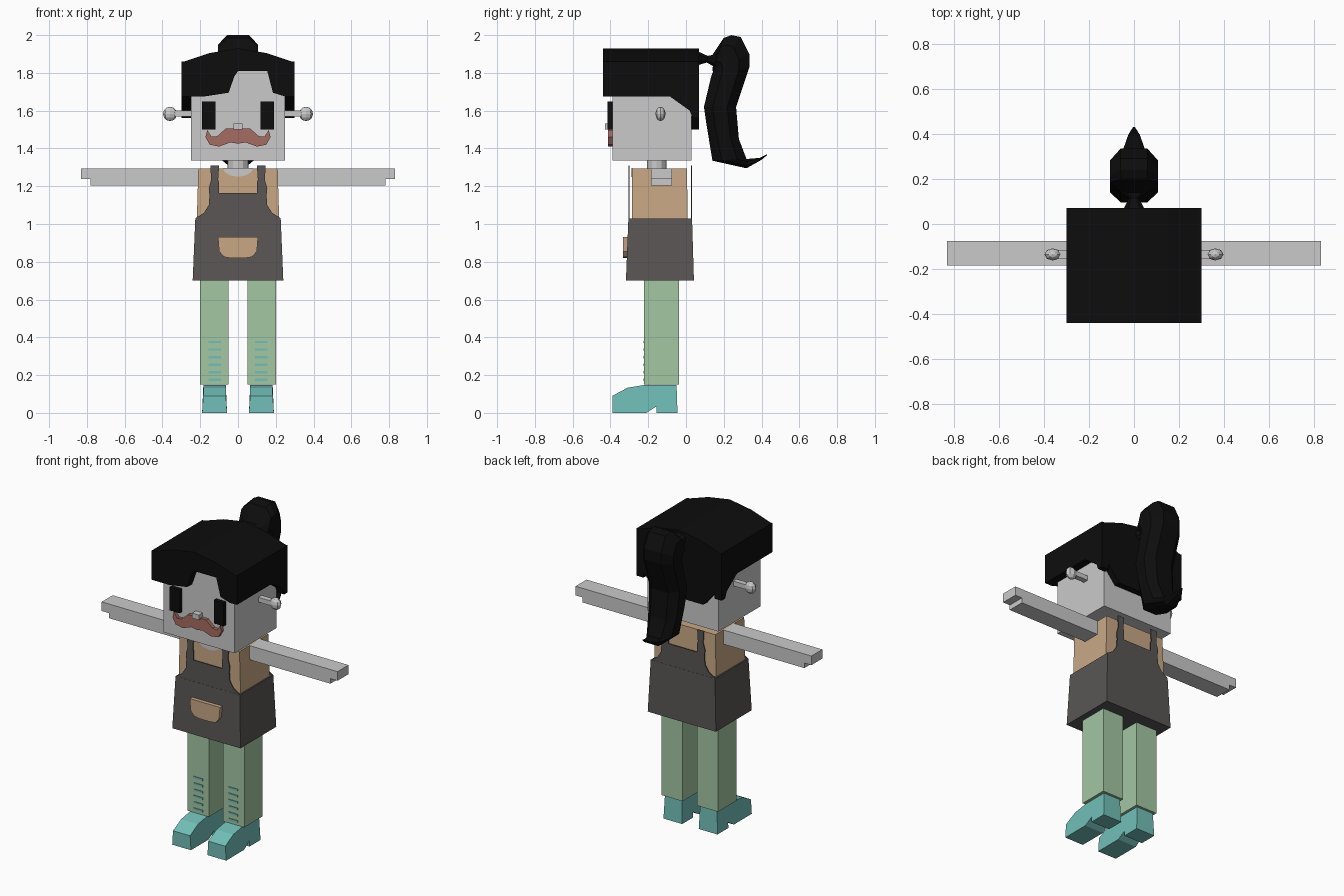
import bpy, bmesh, math
from mathutils import Vector

if "Cube" in bpy.data.objects:
    bpy.data.objects.remove(bpy.data.objects["Cube"])


def material(name, r, g, b):
    m = bpy.data.materials.new(name)
    m.use_nodes = True
    m.diffuse_color = (r, g, b, 1)
    m.node_tree.nodes["Principled BSDF"].inputs["Base Color"].default_value = (r, g, b, 1)
    return m


SKIN = material("pale grey", .59, .59, .59)
HAIR = material("black", .004, .004, .004)
TAN = material("tan", .58, .39, .235)
APRON = material("charcoal", .1, .092, .09)
GREEN = material("soft green", .37, .57, .37)
TEAL = material("teal", .165, .52, .48)
ROSE = material("dusty rose", .38, .15, .12)


def finish(name, bm, mat):
    bmesh.ops.recalc_face_normals(bm, faces=bm.faces)
    mesh = bpy.data.meshes.new(name)
    bm.to_mesh(mesh)
    bm.free()
    mesh.materials.append(mat)
    obj = bpy.data.objects.new(name, mesh)
    bpy.context.collection.objects.link(obj)
    return obj


def loft(name, rings, mat):
    """Skin a list of equal-length point rings and cap both ends."""
    bm = bmesh.new()
    rows = [[bm.verts.new(p) for p in ring] for ring in rings]
    n = len(rows[0])
    for a, b in zip(rows, rows[1:]):
        for i in range(n):
            j = (i + 1) % n
            bm.faces.new((a[i], a[j], b[j], b[i]))
    bm.faces.new(rows[0])
    bm.faces.new(rows[-1])
    return finish(name, bm, mat)


def prism_y(name, pts, lo, hi, mat):
    return loft(name, [[(x, y, z) for x, z in pts] for y in (lo, hi)], mat)


def prism_x(name, pts, lo, hi, mat):
    return loft(name, [[(x, y, z) for y, z in pts] for x in (lo, hi)], mat)


def rect(x0, x1, y0, y1, z):
    return [(x0, y0, z), (x1, y0, z), (x1, y1, z), (x0, y1, z)]


def box(name, x, y, z, mat):
    return loft(name, [rect(*x, *y, h) for h in z], mat)


def sym(half):
    """Complete a right-hand outline with its mirror image."""
    return half + [(-x, z) for x, z in reversed(half) if x]


def span(side, a, b):
    return sorted((side * a, side * b))


# Head and face
box("head", (-.25, .25), (-.39, .03), (1.335, 1.85), SKIN)
box("nose", (-.024, .024), (-.428, -.385), (1.5, 1.532), SKIN)
prism_y("moustache", sym([(0, 1.425), (.04, 1.432), (.1, 1.41), (.15, 1.42), (.172, 1.46),
                          (.163, 1.497), (.14, 1.462), (.11, 1.465), (.065, 1.505), (0, 1.508)]),
        -.412, -.385, ROSE)

# Hair cap: roof, fringe, back panel
crown = [(.3, 1.855), (.15, 1.905), (0, 1.93), (-.15, 1.905), (-.3, 1.855)]
prism_y("hair_roof", [(.3, 1.82)] + crown + [(-.3, 1.82)], -.44, .07, HAIR)
prism_y("hair_fringe", crown + [(-.3, 1.675), (-.18, 1.675), (-.05, 1.695), (-.02, 1.78), (0, 1.81),
                                (.155, 1.81), (.185, 1.695), (.25, 1.675), (.3, 1.675)],
        -.44, -.385, HAIR)
prism_y("hair_back", crown + [(-.3, 1.605), (-.25, 1.595), (-.17, 1.5), (.17, 1.5), (.25, 1.595), (.3, 1.605)],
        .025, .07, HAIR)

# Ponytail: octagonal sections between an inner and an outer edge (y, z), with half width
sections = [((.06, 1.84), (.06, 1.915), .05), ((.11, 1.855), (.115, 1.89), .022),
            ((.145, 1.835), (.14, 1.895), .06), ((.14, 1.815), (.2, 1.985), .105),
            ((.142, 1.81), (.24, 2.0), .107), ((.143, 1.805), (.29, 1.99), .107),
            ((.14, 1.8), (.335, 1.9), .107), ((.133, 1.78), (.335, 1.83), .107),
            ((.095, 1.62), (.265, 1.62), .107), ((.108, 1.53), (.28, 1.45), .1),
            ((.14, 1.335), (.32, 1.345), .085), ((.32, 1.295), (.33, 1.345), .05),
            ((.4, 1.34), (.39, 1.35), .025), ((.43, 1.365), (.43, 1.37), .004)]
rings = []
for a, b, w in sections:
    a, b = Vector((0, *a)), Vector((0, *b))
    mid, half = (a + b) / 2, (b - a) / 2
    rings.append([mid + half * u + Vector((w * v, 0, 0)) for u, v in
                  [(1, .55), (.45, 1), (-.45, 1), (-1, .55), (-1, -.55), (-.45, -1), (.45, -1), (1, -.55)]])
loft("ponytail", rings, HAIR)

# Neck and shirt
loft("neck", [[(.055 * math.cos(k * math.tau / 12), -.155 + .052 * math.sin(k * math.tau / 12), z)
               for k in range(12)] for z in (1.25, 1.34)], SKIN)
loft("shirt", [rect(-.22, .22, -.285, .01, .95), rect(-.21, .21, -.285, .005, 1.295)], TAN)
prism_y("neckline", sym([(0, 1.25), (.04, 1.257), (.07, 1.275), (.08, 1.296)]), -.288, -.283, SKIN)

# Apron skirt, pocket, and flat bibs with straps at front and back
loft("apron_skirt", [rect(-.24, .24, -.318, .042, .7), rect(-.226, .226, -.305, .032, 1.03)], APRON)
prism_y("apron_pocket", sym([(.04, .82), (.075, .826), (.1, .855), (.106, .93)]), -.333, -.305, TAN)
bib = sym([(.226, 1.03), (.18, 1.06), (.155, 1.1), (.15, 1.165)])
strap = [(.1, 1.16), (.152, 1.16), (.155, 1.19), (.142, 1.235), (.147, 1.31),
         (.1, 1.31), (.105, 1.235), (.1, 1.22)]
for label, y in (("front", -.304), ("back", .026)):
    prism_y(label + "_bib", bib, y, y + .005, APRON)
    for side, s in (("left", 1), ("right", -1)):
        prism_y(f"{label}_{side}_strap", [(s * x, z) for x, z in strap], y, y + .005, APRON)

# Paired parts
hair_side = [(-.44, 1.86), (-.44, 1.675), (-.085, 1.675), (.02, 1.6), (.035, 1.56), (.07, 1.56), (.07, 1.86)]
shoe = [(-.39, .005), (-.39, .095), (-.31, .138), (-.22, .153), (-.05, .153), (-.045, .005),
        (-.155, .005), (-.155, .04), (-.21, .005)]
for side, s in (("left", 1), ("right", -1)):
    prism_x(side + "_hair_side", hair_side, *span(s, .25, .3), HAIR)
    box(side + "_eye", span(s, .12, .19), (-.415, -.385), (1.5, 1.648), HAIR)

    # Ear stud: rod with a low-poly knob
    box(side + "_ear_rod", span(s, .24, .35), (-.152, -.118), (1.57, 1.6), SKIN)
    bm = bmesh.new()
    bmesh.ops.create_uvsphere(bm, u_segments=8, v_segments=6, radius=1)
    bmesh.ops.scale(bm, verts=bm.verts, vec=(.037, .027, .038))
    bmesh.ops.translate(bm, verts=bm.verts, vec=(s * .36, -.135, 1.583))
    finish(side + "_ear_knob", bm, SKIN)

    # Arm with a stepped hand
    arm = [(.19, 1.205), (.78, 1.205), (.78, 1.237), (.83, 1.237), (.83, 1.295), (.19, 1.295)]
    prism_y(side + "_arm", [(s * x, z) for x, z in arm], -.185, -.075, SKIN)

    # Leg, lacing and heeled shoe that flares towards the sole
    box(side + "_leg", span(s, .05, .2), (-.222, -.037), (.15, .75), GREEN)
    for i in range(6):
        z = .175 + i * .04
        box(f"{side}_lace_{i + 1}", span(s, .09, .155), (-.226, -.22), (z - .006, z + .006), TEAL)
    obj = prism_x(side + "_shoe", [(y, max(z - .005, 0)) for y, z in shoe], *span(s, .058, .19), TEAL)
    for v in obj.data.vertices:
        v.co.x += (s * .124 - v.co.x) * min(v.co.z, .1)
